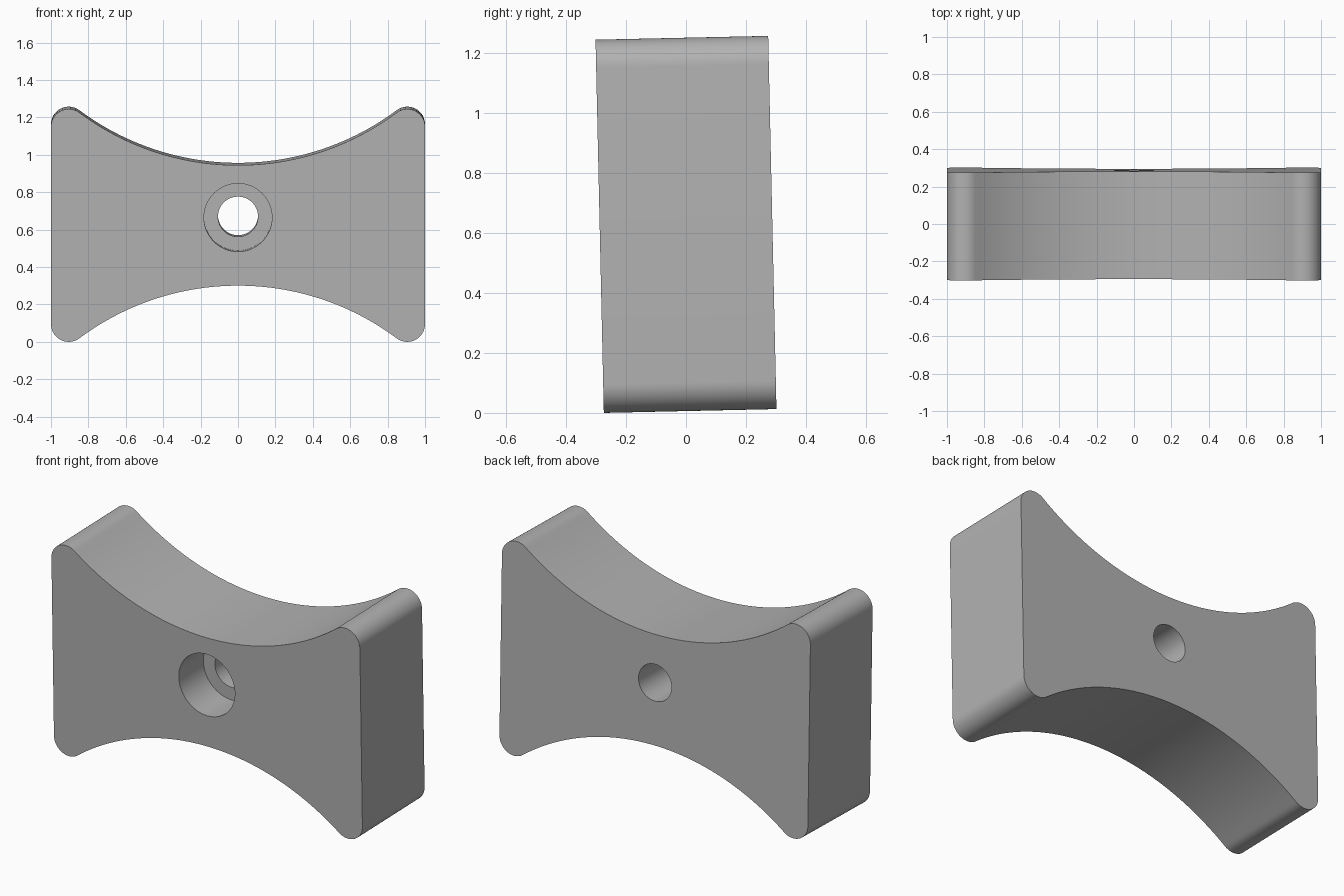
import bpy, bmesh
from math import sin, cos, pi, atan2, asin, radians
from mathutils import Matrix

cube = bpy.data.objects.get("Cube")
if cube:
    bpy.data.objects.remove(cube)

HALF_W, HALF_H, DEPTH = 1.0, 0.6225, 0.576
CORNER_R, ARCH = 0.095, 0.322      # corner rounding, arch crown above the middle
BORE_Z, BORE_R, BORE_DEPTH, HOLE_R = 0.042, 0.182, 0.228, 0.107
TILT = radians(1.27)

grey = bpy.data.materials.new("plain grey")
grey.use_nodes = True
colour = (0.45, 0.45, 0.45, 1)
grey.diffuse_color = colour
grey.node_tree.nodes["Principled BSDF"].inputs["Base Color"].default_value = colour


def arc(cx, cz, r, a0, a1, n):
    return [(cx + r * cos(a0 + (a1 - a0) * i / n), cz + r * sin(a0 + (a1 - a0) * i / n))
            for i in range(n + 1)]


def prism(name, outline, y0, y1):
    """Extrude an x-z outline from y0 to y1."""
    bm = bmesh.new()
    face = bm.faces.new([bm.verts.new((x, y0, z)) for x, z in outline])
    new = bmesh.ops.extrude_face_region(bm, geom=[face])["geom"]
    bmesh.ops.translate(bm, vec=(0, y1 - y0, 0),
                        verts=[v for v in new if isinstance(v, bmesh.types.BMVert)])
    bmesh.ops.recalc_face_normals(bm, faces=bm.faces)
    mesh = bpy.data.meshes.new(name)
    bm.to_mesh(mesh)
    bm.free()
    mesh.materials.append(grey)
    obj = bpy.data.objects.new(name, mesh)
    bpy.context.collection.objects.link(obj)
    return obj


# Outline: a rounded corner tangent to the concave arch, mirrored to four quarters
cx, cz = HALF_W - CORNER_R, HALF_H - CORNER_R
drop = cz - ARCH
arch_r = (cx ** 2 + drop ** 2 - CORNER_R ** 2) / (2 * (CORNER_R + drop))
arch_z = ARCH + arch_r
tangent = atan2(arch_z - cz, -cx)
sweep = asin(cx / (arch_r + CORNER_R))
corner = arc(cx, cz, CORNER_R, 0, tangent, 20)
half_arch = arc(0, arch_z, arch_r, -pi / 2 + sweep, -pi / 2, 32)
quarter = corner + half_arch[1:]
top = quarter + [(-x, z) for x, z in reversed(quarter[:-1])]
outline = top + [(x, -z) for x, z in reversed(top)]
block = prism("saddle_block", outline, -DEPTH / 2, DEPTH / 2)

# Stepped hole: wide counterbore in front, narrow hole right through
front = -DEPTH / 2
for name, r, y0, y1 in (("counterbore_cutter", BORE_R, front - 0.1, front + BORE_DEPTH),
                        ("through_hole_cutter", HOLE_R, front - 0.2, -front + 0.1)):
    cutter = prism(name, arc(0, BORE_Z, r, 0, 2 * pi, 64)[:-1], y0, y1)
    cutter.hide_render = True
    cut = block.modifiers.new(name, 'BOOLEAN')
    cut.operation, cut.solver, cut.object = 'DIFFERENCE', 'EXACT', cutter
    bpy.context.view_layer.objects.active = block
    bpy.ops.object.modifier_apply(modifier=cut.name)
    bpy.data.objects.remove(cutter)

# Slight backward lean, standing on the front lower edge
block.data.transform(Matrix.Rotation(TILT, 4, 'X'))
block.data.transform(Matrix.Translation((0, 0, -min(v.co.z for v in block.data.vertices))))

bpy.ops.object.select_all(action='DESELECT')
block.select_set(True)
bpy.context.view_layer.objects.active = block
bpy.ops.object.shade_smooth_by_angle(angle=radians(30))
